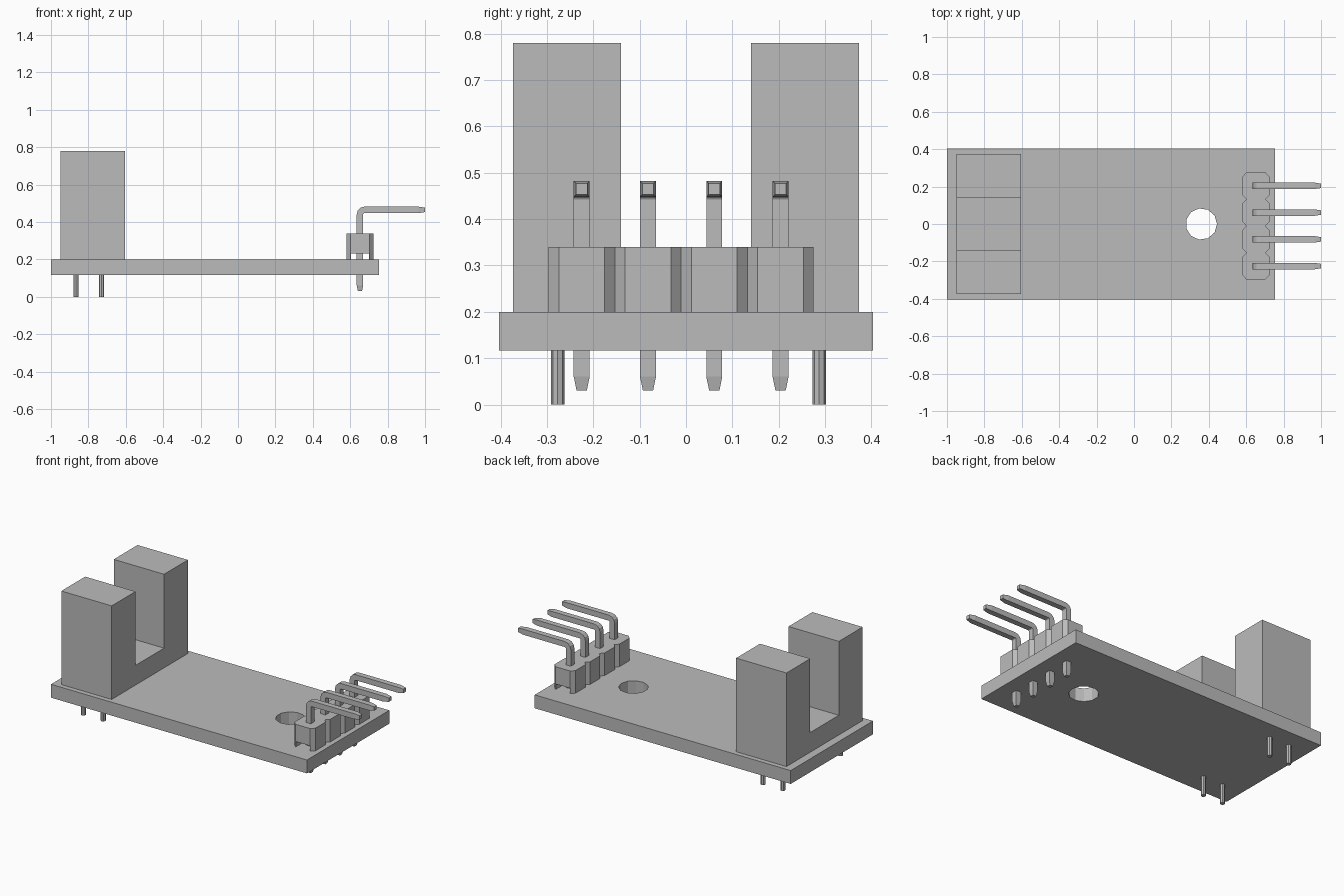
import bpy, bmesh, math
from mathutils import Vector

if "Cube" in bpy.data.objects:
    bpy.data.objects.remove(bpy.data.objects["Cube"])

grey = bpy.data.materials.new("plain_grey")
grey.diffuse_color = (0.5, 0.5, 0.5, 1)
grey.use_nodes = True
grey.node_tree.nodes["Principled BSDF"].inputs["Base Color"].default_value = grey.diffuse_color


def finish(name, bm):
    bmesh.ops.recalc_face_normals(bm, faces=bm.faces)
    me = bpy.data.meshes.new(name)
    bm.to_mesh(me)
    bm.free()
    me.materials.append(grey)
    ob = bpy.data.objects.new(name, me)
    bpy.context.collection.objects.link(ob)
    return ob


def loft(name, rings):
    """Skin a list of equal-length point rings and cap both ends."""
    bm = bmesh.new()
    vs = [[bm.verts.new(p) for p in r] for r in rings]
    n = len(vs[0])
    for a, b in zip(vs, vs[1:]):
        for i in range(n):
            j = (i + 1) % n
            bm.faces.new((a[i], a[j], b[j], b[i]))
    bm.faces.new(vs[0])
    bm.faces.new(vs[-1])
    return finish(name, bm)


def upright(name, pts, z0, z1):
    return loft(name, [[(x, y, z) for x, y in pts] for z in (z0, z1)])


def rect(x0, x1, y0, y1):
    return [(x0, y0), (x1, y0), (x1, y1), (x0, y1)]


def polygon(cx, cy, r, n):
    return [(cx + r * math.cos(2 * math.pi * i / n),
             cy + r * math.sin(2 * math.pi * i / n)) for i in range(n)]


def cut(target, cutter):
    m = target.modifiers.new("cut", 'BOOLEAN')
    m.operation = 'DIFFERENCE'
    m.solver = 'EXACT'
    m.object = cutter
    cutter.hide_render = True
    cutter.hide_viewport = True


# circuit board with mounting hole
board = upright("circuit_board", rect(-1, 0.755, -0.403, 0.403), 0.117, 0.2)
cut(board, upright("hole_cutter", polygon(0.36, 0.0, 0.084, 11), 0.05, 0.3))

# slotted sensor: U profile in y/z, extruded along x
u = [(-0.373, 0.2), (0.373, 0.2), (0.373, 0.78), (0.14, 0.78),
     (0.14, 0.322), (-0.14, 0.322), (-0.14, 0.78), (-0.373, 0.78)]
loft("slot_sensor", [[(x, y, z) for y, z in u] for x in (-0.95, -0.605)])

# thin round legs of the sensor
for x in (-0.866, -0.73):
    for y in (-0.277, 0.287):
        upright("sensor_leg", polygon(x, y, 0.0145, 8), 0, 0.13)

# header housing: four chamfered cells in one outline, with a channel below
CX, HALF, C = 0.652, 0.072, 0.021
cells = [-0.225 + 0.143 * i for i in range(4)]
side = [(HALF - C, cells[0] - 0.0715)]
for y in cells:
    side += [(HALF, y - 0.0495), (HALF, y + 0.0495), (HALF - C, y + 0.0715)]
outline = [(CX + x, y) for x, y in side] + [(CX - x, y) for x, y in reversed(side)]
housing = upright("header_housing", outline, 0.2, 0.34)
cut(housing, upright("channel_cutter", rect(CX - 0.048, CX + 0.048, -0.4, 0.4), 0.15, 0.233))

# right-angle header pins: square section swept along a bent path
W, R, TOP = 0.0172, 0.024, 0.465
path = [(CX, 0.03, 0, 0.011), (CX, 0.06, 0, W)]
for i in range(4):
    a = math.radians(30 * i)
    path.append((CX + R * (1 - math.cos(a)), TOP - R + R * math.sin(a), a, W))
path += [(0.965, TOP, math.pi / 2, W), (1.0, TOP, math.pi / 2, 0.012)]
for y in cells:
    rings = []
    for x, z, a, w in path:
        out = Vector((-math.cos(a), 0, math.sin(a))) * w
        wide = Vector((0, w, 0))
        c = Vector((x, y, z))
        rings.append([c + out + wide, c + out - wide, c - out - wide, c - out + wide])
    loft("header_pin", rings)
